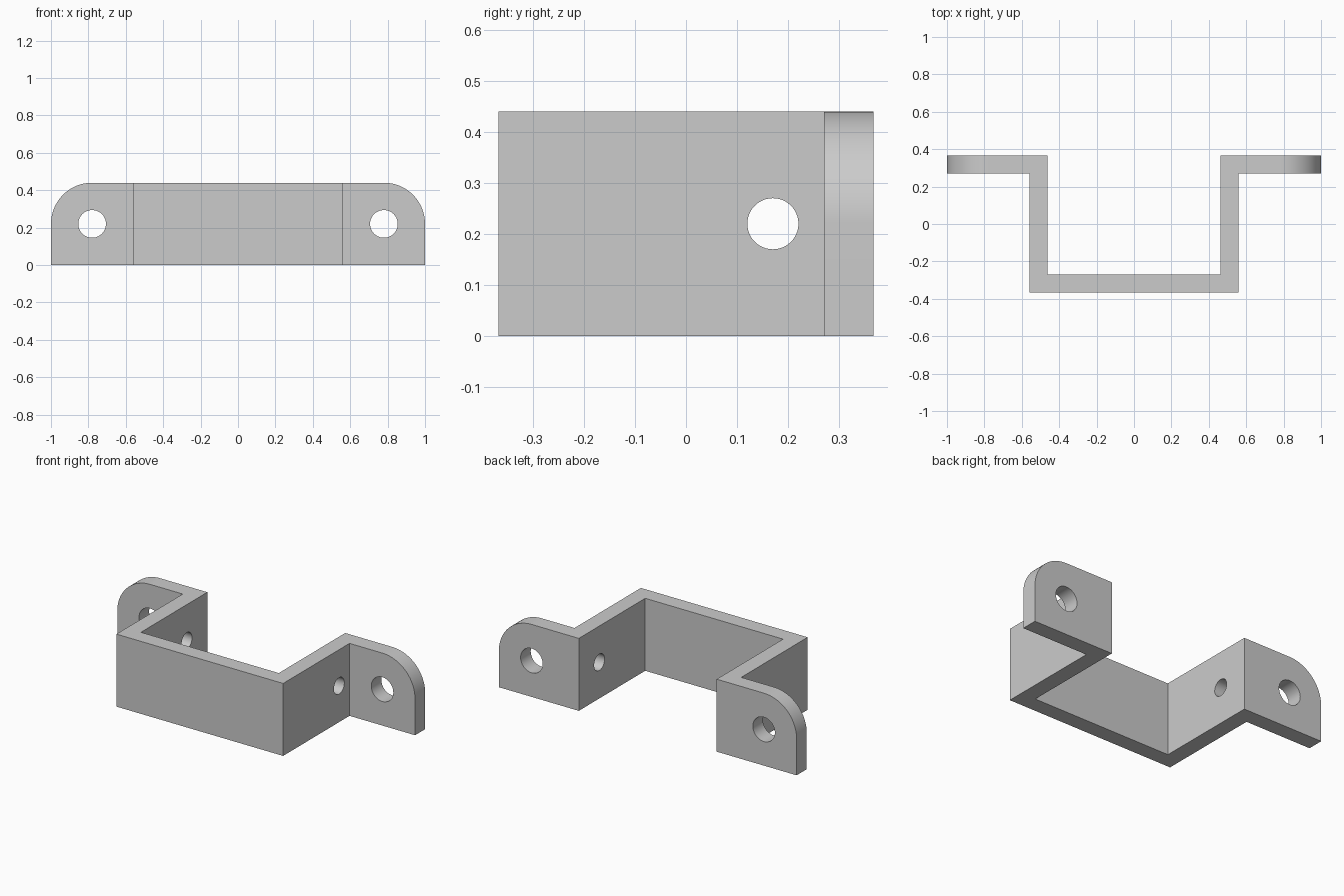
import bpy, bmesh
from math import pi, radians
from mathutils import Matrix

cube = bpy.data.objects.get("Cube")
if cube:
    bpy.data.objects.remove(cube, do_unlink=True)

HEIGHT = 0.44
MID = HEIGHT / 2
DEPTH = 0.367      # half depth
THICK = 0.097
WALL = 0.56        # outer x of side walls

grey = bpy.data.materials.new("plain grey")
grey.use_nodes = True
grey.diffuse_color = (0.6, 0.6, 0.6, 1)
grey.node_tree.nodes["Principled BSDF"].inputs["Base Color"].default_value = grey.diffuse_color


def make_object(name, bm):
    bmesh.ops.recalc_face_normals(bm, faces=bm.faces[:])
    mesh = bpy.data.meshes.new(name)
    bm.to_mesh(mesh)
    bm.free()
    mesh.materials.append(grey)
    obj = bpy.data.objects.new(name, mesh)
    bpy.context.scene.collection.objects.link(obj)
    return obj


# Bent strip: half outline mirrored, then extruded upward
inner, outer = WALL - THICK, WALL
front, back = -DEPTH, DEPTH
half = [(outer, front), (outer, back - THICK), (1, back - THICK),
        (1, back), (inner, back), (inner, front + THICK)]
outline = half + [(-x, y) for x, y in reversed(half)]
bm = bmesh.new()
base = bm.faces.new([bm.verts.new((x, y, 0)) for x, y in outline])
raised = bmesh.ops.extrude_face_region(bm, geom=[base])["geom"]
bmesh.ops.translate(bm, vec=(0, 0, HEIGHT),
                    verts=[g for g in raised if isinstance(g, bmesh.types.BMVert)])

# Rounded upper outer corners of the mounting ears
corners = [e for e in bm.edges
           if all(abs(v.co.x) > 0.99 and v.co.z > MID for v in e.verts)]
bmesh.ops.bevel(bm, geom=corners, offset=MID, offset_type='OFFSET',
                segments=20, profile=0.5, affect='EDGES')
bracket = make_object("bracket", bm)

# Screw holes through the ears and cross holes through the side walls
holes = []
for side in (-1, 1):
    for name, radius, axis, place in (
            ("ear_hole", 0.074, 'X', (side * 0.78, DEPTH - THICK / 2, MID)),
            ("wall_hole", 0.05, 'Y', (side * (WALL - THICK / 2), 0.17, MID))):
        bm = bmesh.new()
        bmesh.ops.create_cone(bm, cap_ends=True, segments=48, radius1=radius,
                              radius2=radius, depth=THICK * 2,
                              matrix=Matrix.Translation(place) @ Matrix.Rotation(pi / 2, 4, axis))
        cutter = make_object(name + "_cutter", bm)
        cutter.hide_render = True
        holes.append(cutter)
        cut = bracket.modifiers.new(name, 'BOOLEAN')
        cut.operation = 'DIFFERENCE'
        cut.solver = 'EXACT'
        cut.object = cutter

bpy.ops.object.select_all(action='DESELECT')
bracket.select_set(True)
bpy.context.view_layer.objects.active = bracket
for modifier in list(bracket.modifiers):
    bpy.ops.object.modifier_apply(modifier=modifier.name)
for cutter in holes:
    bpy.data.objects.remove(cutter, do_unlink=True)

# Smooth curves, crisp edges, flat faces kept flat
bpy.ops.object.shade_smooth_by_angle(angle=radians(30))
weighted = bracket.modifiers.new("flat_faces", 'WEIGHTED_NORMAL')
weighted.keep_sharp = True
